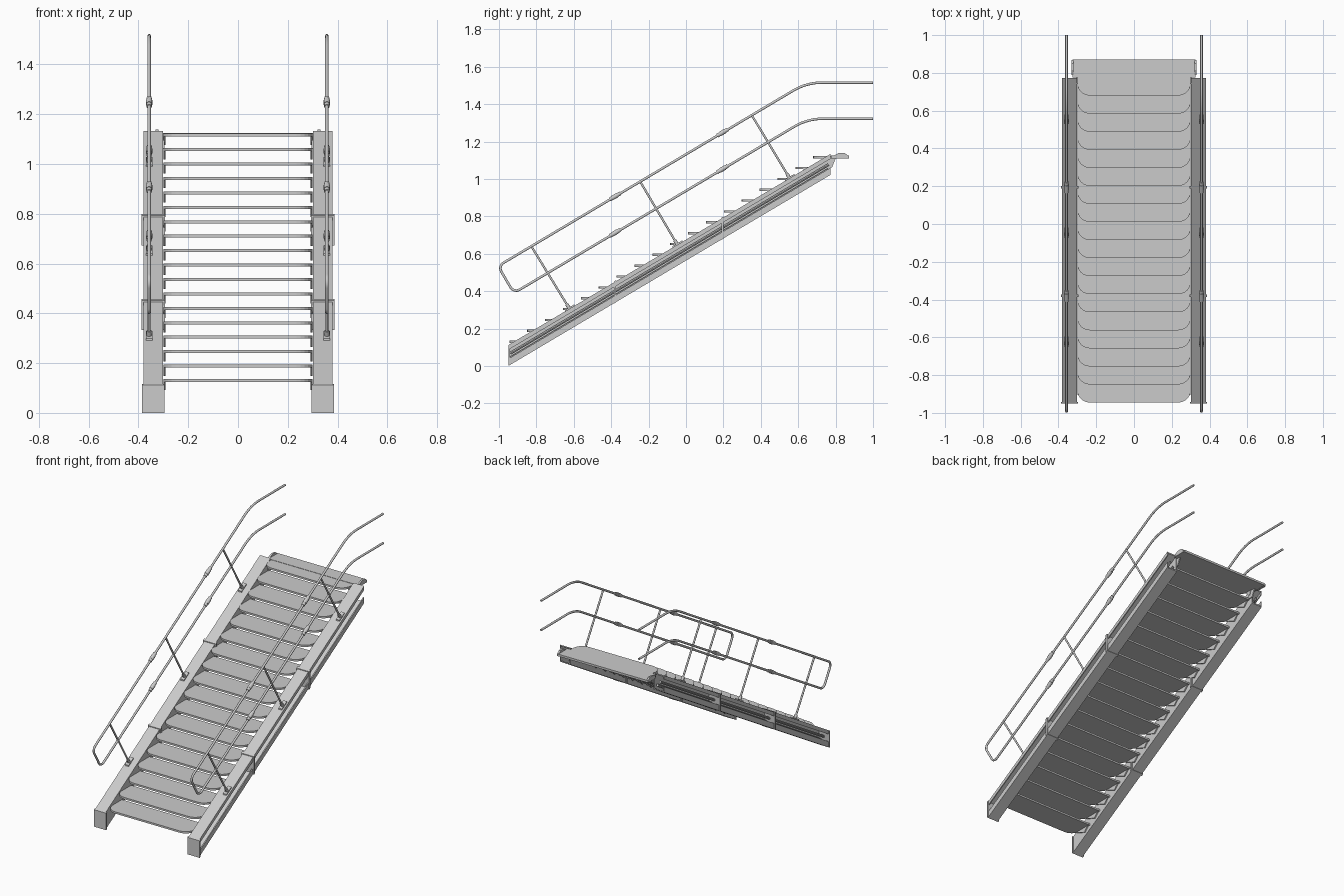
import bpy, bmesh, math
from mathutils import Vector

if "Cube" in bpy.data.objects:
    bpy.data.objects.remove(bpy.data.objects["Cube"])

SLOPE = 0.593
Y0, Y1 = -0.95, 0.772


def rise(y):
    return (y - Y0) * SLOPE


def loft(name, a, b):
    """Closed prism between two matching rings of points."""
    bm = bmesh.new()
    va = [bm.verts.new(p) for p in a]
    vb = [bm.verts.new(p) for p in b]
    n = len(va)
    bm.faces.new(va)
    bm.faces.new(vb[::-1])
    for i in range(n):
        j = (i + 1) % n
        bm.faces.new((va[i], vb[i], vb[j], va[j]))
    bmesh.ops.recalc_face_normals(bm, faces=bm.faces)
    me = bpy.data.meshes.new(name)
    bm.to_mesh(me)
    bm.free()
    ob = bpy.data.objects.new(name, me)
    bpy.context.collection.objects.link(ob)
    return ob


def inclined(name, section, ya, yb, side):
    """Vertical (x, z) section swept along the stair slope."""
    return loft(name, *[[(side * x, y, z + rise(y)) for x, z in section] for y in (ya, yb)])


def rect(x0, x1, z0, z1):
    return [(x0, z0), (x1, z0), (x1, z1), (x0, z1)]


def pipe(name, pts, r, res=3):
    cu = bpy.data.curves.new(name, 'CURVE')
    cu.dimensions = '3D'
    cu.bevel_depth = r
    cu.bevel_resolution = res
    cu.use_fill_caps = True
    sp = cu.splines.new('POLY')
    sp.points.add(len(pts) - 1)
    for p, c in zip(sp.points, pts):
        p.co = (*c, 1)
    ob = bpy.data.objects.new(name, cu)
    bpy.context.collection.objects.link(ob)
    bpy.ops.object.select_all(action='DESELECT')
    ob.select_set(True)
    bpy.context.view_layer.objects.active = ob
    bpy.ops.object.convert(target='MESH')
    bpy.ops.object.shade_smooth_by_angle(angle=math.radians(40))
    return bpy.context.object


def fillet(corners, steps=8):
    """Round the corners (y, z, radius) of an open path."""
    out = []
    for i, (y, z, r) in enumerate(corners):
        p = Vector((y, z))
        if r == 0:
            out.append(p)
            continue
        u = (Vector(corners[i - 1][:2]) - p).normalized()
        v = (Vector(corners[i + 1][:2]) - p).normalized()
        half = u.angle(v) / 2
        c = p + (u + v).normalized() * r / math.sin(half)
        a = p + u * r / math.tan(half) - c
        b = p + v * r / math.tan(half) - c
        ang = math.pi - 2 * half
        for k in range(steps + 1):
            t = k / steps
            out.append(c + (a * math.sin((1 - t) * ang) + b * math.sin(t * ang)) / math.sin(ang))
    return out


# Treads with rounded front corners
N, R, T = 18, 0.065, 0.012
for i in range(N):
    y = -0.945 + i * 0.0956
    z = 0.136 + i * 0.058
    back = y + 0.165 if i < N - 1 else 0.80
    outline = [(0.30, back), (-0.30, back)]
    for s in (-1, 1):
        arc = [math.pi / 2 * k / 6 for k in range(7)]
        if s == 1:
            arc.reverse()
        outline += [(s * (0.30 - R + R * math.cos(a)), y + R - R * math.sin(a)) for a in arc]
    loft(f"tread_{i + 1}", [(x, q, z - T) for x, q in outline], [(x, q, z) for x, q in outline])
    # Tread support brackets
    for s in (-1, 1):
        tri = [(y + 0.04, z - T), (min(y + 0.15, 0.77), z - T), (min(y + 0.12, 0.76), z - 0.045)]
        loft(f"tread_bracket_{i + 1}", [(s * 0.292, *p) for p in tri], [(s * 0.300, *p) for p in tri])

# Top landing plate with domed end caps
loft("landing_plate", *[[(x, 0.775, 1.110), (x, 0.872, 1.110), (x, 0.872, 1.124), (x, 0.775, 1.124)]
                        for x in (-0.325, 0.325)])
dome = [(0.79, 1.108), (0.868, 1.108), (0.868, 1.122), (0.85, 1.138), (0.815, 1.138), (0.79, 1.124)]
for s in (-1, 1):
    loft("landing_end_cap", [(s * 0.32, *p) for p in dome], [(s * 0.332, *p) for p in dome])
    loft("landing_bracket", *[[(x, 0.74, 1.11), (x, 0.80, 1.11), (x, 0.78, 1.06), (x, 0.74, 1.06)]
                              for x in (s * 0.296, s * 0.304)])

# Outward-opening channel section for the stringers
channel = [(.302, 0), (.380, 0), (.380, .038), (.373, .038), (.373, .008), (.310, .008),
           (.310, .103), (.373, .103), (.373, .086), (.380, .086), (.380, .112), (.302, .112)]

rail_path = fillet([(1.0, 1.515, 0), (0.645, 1.515, 0.3), (-1.005, 0.534, 0.035),
                    (-0.920, 0.390, 0.035), (0.650, 1.322, 0.3), (1.0, 1.322, 0)])
along = Vector((0, 1, 0.594)).normalized()

for s, tag in ((-1, "left"), (1, "right")):
    inclined(f"{tag}_stringer", channel, Y0, Y1, s)
    inclined(f"{tag}_stringer_foot_cap", rect(.296, .386, 0, .112), Y0, Y0 + 0.008, s)
    # Ribs inside the channel
    for x, h in ((0.345, 0.062), (0.325, 0.035)):
        pipe(f"{tag}_stringer_rib", [(s * x, y, h + rise(y)) for y in (Y0 + .01, Y1 - .01)], 0.008, 2)
    # Joint collars
    for y in (-0.38, 0.195):
        inclined(f"{tag}_joint_collar", rect(.294, .387, -.002, .117), y - .006, y + .006, s)

    # Handrail loop, posts, feet and couplers
    X = s * 0.357
    pipe(f"{tag}_handrail", [(X, p.x, p.y) for p in rail_path], 0.007)
    for yt, zt, yb in ((-0.827, 0.64, -0.622), (-0.245, 0.986, -0.045), (0.352, 1.34, 0.555)):
        zb = rise(yb) + 0.11
        pipe(f"{tag}_post", [(X, yt, zt), (X, yb, zb)], 0.006)
        inclined(f"{tag}_post_foot", rect(.344, .370, .110, .120), yb - .026, yb + .026, s)
        base = Vector((X, yb, zb))
        axis = (Vector((X, yt, zt)) - base).normalized()
        pipe(f"{tag}_post_socket", [base, base + axis * 0.03], 0.010)
    for y in (-0.38, 0.195):
        for z0 in (1.132, 0.937):
            c = Vector((X, y, z0 + 0.594 * y))
            pipe(f"{tag}_rail_coupler", [c - along * 0.033, c + along * 0.033], 0.011)
            pipe(f"{tag}_rail_coupler_band", [c - along * 0.016, c + along * 0.016], 0.013)
